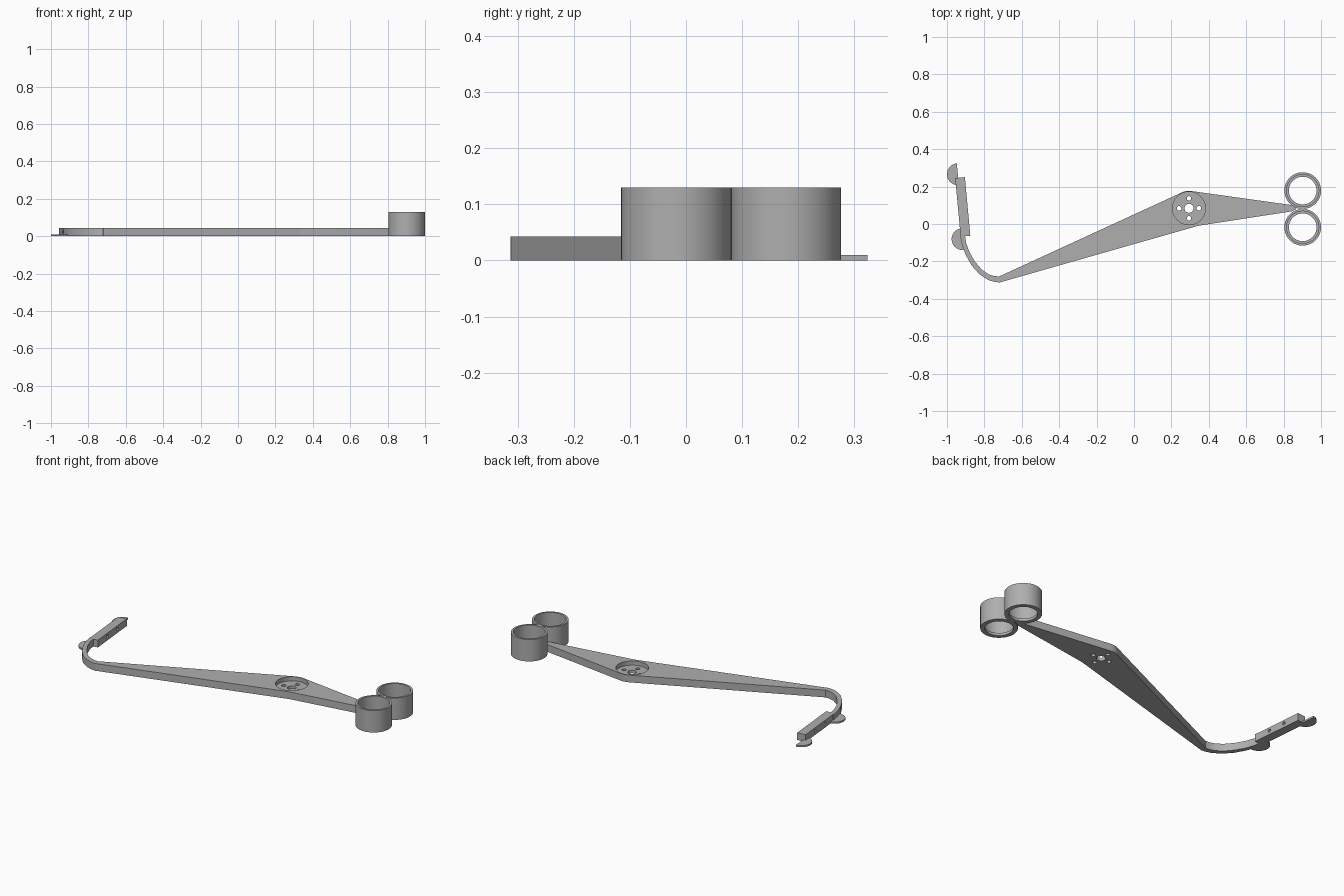
import bpy, bmesh
from math import sin, cos, pi, radians
from mathutils import Vector, Matrix

cube = bpy.data.objects.get("Cube")
if cube:
    bpy.data.objects.remove(cube, do_unlink=True)

ARM_H = 0.043
TAB_H = 0.01
RING_H = 0.13
HUB = Vector((0.294, 0.084))

grey = bpy.data.materials.new("plain grey")
grey.use_nodes = True
grey.diffuse_color = (0.43, 0.43, 0.43, 1)
grey.node_tree.nodes["Principled BSDF"].inputs["Base Color"].default_value = (0.43, 0.43, 0.43, 1)


def finish(name, bm):
    bmesh.ops.recalc_face_normals(bm, faces=bm.faces)
    mesh = bpy.data.meshes.new(name)
    bm.to_mesh(mesh)
    bm.free()
    mesh.materials.append(grey)
    ob = bpy.data.objects.new(name, mesh)
    bpy.context.collection.objects.link(ob)
    return ob


def smooth(ob):
    bpy.ops.object.select_all(action='DESELECT')
    ob.select_set(True)
    bpy.context.view_layer.objects.active = ob
    bpy.ops.object.shade_smooth_by_angle(angle=radians(30))


def arc(center, r, a0, a1, n):
    return [(center[0] + r * cos(radians(a0 + (a1 - a0) * i / n)),
             center[1] + r * sin(radians(a0 + (a1 - a0) * i / n))) for i in range(n + 1)]


def plate(name, outline, height):
    bm = bmesh.new()
    face = bm.faces.new([bm.verts.new((x, y, 0)) for x, y in outline])
    ext = bmesh.ops.extrude_face_region(bm, geom=[face])
    verts = [v for v in ext["geom"] if isinstance(v, bmesh.types.BMVert)]
    bmesh.ops.translate(bm, verts=verts, vec=(0, 0, height))
    return finish(name, bm)


def drill(target, center, r, depth, direction=(0, 0, 1), sides=32):
    """Cut a round hole along a direction."""
    bm = bmesh.new()
    rot = Vector(direction).to_track_quat('Z', 'Y').to_matrix().to_4x4()
    bmesh.ops.create_cone(bm, cap_ends=True, segments=sides, radius1=r, radius2=r,
                          depth=depth, matrix=Matrix.Translation(center) @ rot)
    cutter = finish("cutter", bm)
    cutter.hide_render = True
    mod = target.modifiers.new("hole", 'BOOLEAN')
    mod.operation, mod.object, mod.solver = 'DIFFERENCE', cutter, 'EXACT'
    bpy.context.view_layer.objects.active = target
    bpy.ops.object.modifier_apply(modifier=mod.name)
    bpy.data.objects.remove(cutter, do_unlink=True)


# Tapered arm, widest at the hub
outline = [(-0.72, -0.313), (0.31, -0.019), (0.335, -0.012), (0.36, -0.007)]
outline += [(0.845, 0.068), (0.87, 0.081), (0.845, 0.101)]
outline += arc(HUB, 0.093, 82, 116, 10)
outline += [(-0.72, -0.28), (-0.735, -0.297)]
arm = plate("arm", outline, ARM_H)

# Round recess with a centre hole and four screw holes
drill(arm, (*HUB, 0.068), 0.088, 0.1, sides=64)
drill(arm, (*HUB, 0), 0.024, 0.1)
for k in range(4):
    a = k * pi / 2
    drill(arm, (HUB.x + 0.053 * cos(a), HUB.y + 0.053 * sin(a), 0), 0.012, 0.1, sides=24)
smooth(arm)

# Curved strip joining the arm to the mounting bar
outer = [(-0.715, -0.313), (-0.745, -0.31), (-0.78, -0.299), (-0.825, -0.27), (-0.868, -0.222),
         (-0.9, -0.165), (-0.92, -0.11), (-0.932, -0.05)]
inner = [(-0.905, -0.05), (-0.898, -0.1), (-0.88, -0.15), (-0.851, -0.2), (-0.812, -0.246),
         (-0.775, -0.27), (-0.745, -0.279), (-0.715, -0.28)]
smooth(plate("curved_strip", outer + inner, ARM_H))

# Mounting bar with two cross holes
low, high = Vector((-0.901, -0.065)), Vector((-0.930, 0.248))
along = (high - low).normalized()
side = Vector((along.y, -along.x)) * 0.026
bar = plate("mounting_bar", [low - side, low + side, high + side, high - side], ARM_H)
for t in (0.33, 0.67):
    p = low.lerp(high, t)
    drill(bar, (p.x, p.y, 0.024), 0.009, 0.2, (side.x, side.y, 0), 20)
smooth(bar)

# Half-round tabs under the bar ends
for name, center in (("front_tab", (-0.917, -0.081)), ("rear_tab", (-0.942, 0.266))):
    smooth(plate(name, arc(center, 0.058, 95, 275, 32), TAB_H))

# Two open rings, each with an inner lip at the bottom
profile = [(0.074, 0), (0.098, 0), (0.098, RING_H), (0.086, RING_H), (0.086, 0.015), (0.074, 0.015)]
for name, y in (("front_ring", -0.0175), ("rear_ring", 0.1785)):
    bm = bmesh.new()
    n = 72
    loops = [[bm.verts.new((0.902 + r * cos(2 * pi * i / n), y + r * sin(2 * pi * i / n), z))
              for r, z in profile] for i in range(n)]
    for i in range(n):
        a, b = loops[i], loops[(i + 1) % n]
        for j in range(len(profile)):
            k = (j + 1) % len(profile)
            bm.faces.new((a[j], b[j], b[k], a[k]))
    smooth(finish(name, bm))
